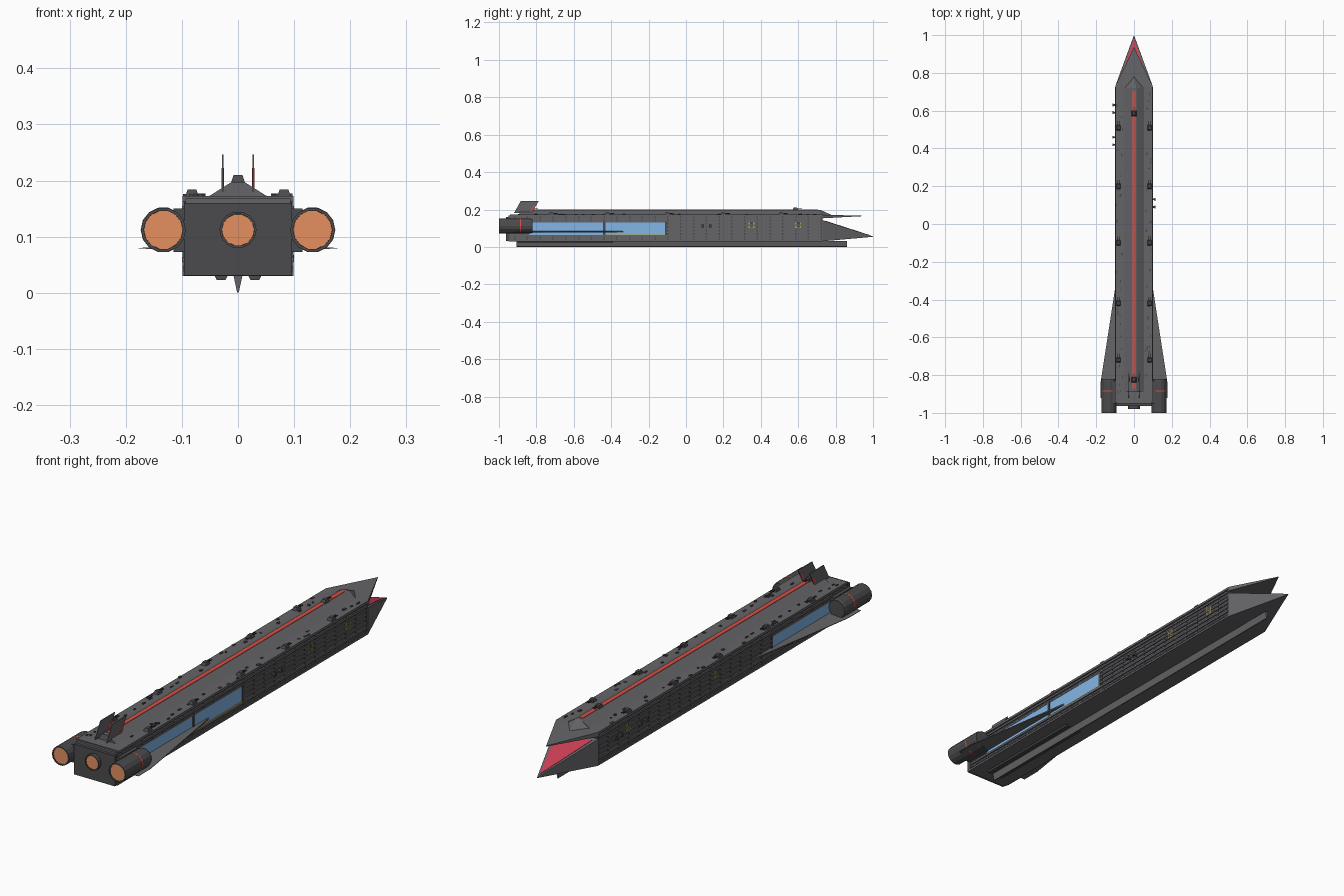
import bpy, bmesh, math, random
from mathutils import Matrix

if "Cube" in bpy.data.objects:
    bpy.data.objects.remove(bpy.data.objects["Cube"])
random.seed(4)


def mat(name, r, g, b):
    m = bpy.data.materials.new(name)
    m.diffuse_color = (r, g, b, 1)
    m.use_nodes = True
    m.node_tree.nodes["Principled BSDF"].inputs["Base Color"].default_value = m.diffuse_color
    return m


HULL = mat("hull_grey", 0.13, 0.13, 0.14)
DARK = mat("dark_grey", 0.07, 0.07, 0.075)
RED = mat("red", 0.7, 0.08, 0.06)
MOUTH = mat("deep_red", 0.6, 0.05, 0.09)
BLUE = mat("blue", 0.23, 0.47, 0.8)
GLOW = mat("orange", 0.78, 0.28, 0.12)
YELLOW = mat("yellow", 0.5, 0.36, 0.05)


def finish(name, bm, m):
    bmesh.ops.recalc_face_normals(bm, faces=bm.faces)
    me = bpy.data.meshes.new(name)
    bm.to_mesh(me)
    bm.free()
    me.materials.append(m)
    ob = bpy.data.objects.new(name, me)
    bpy.context.collection.objects.link(ob)
    return ob


def add_box(bm, x0, x1, y0, y1, z0, z1):
    mtx = Matrix.Translation(((x0 + x1) / 2, (y0 + y1) / 2, (z0 + z1) / 2)) @ \
        Matrix.Diagonal((abs(x1 - x0), abs(y1 - y0), abs(z1 - z0), 1))
    bmesh.ops.create_cube(bm, size=1, matrix=mtx)


def boxes(name, items, m):
    bm = bmesh.new()
    for b in items:
        add_box(bm, *b)
    return finish(name, bm, m)


def add_prism(bm, a, b):
    """Solid between two matching outlines."""
    va = [bm.verts.new(p) for p in a]
    vb = [bm.verts.new(p) for p in b]
    n = len(a)
    bm.faces.new(va)
    bm.faces.new(vb[::-1])
    for i in range(n):
        bm.faces.new((va[i], vb[i], vb[(i + 1) % n], va[(i + 1) % n]))


def along_y(name, profile, y0, y1, m):
    bm = bmesh.new()
    add_prism(bm, [(x, y0, z) for x, z in profile], [(x, y1, z) for x, z in profile])
    return finish(name, bm, m)


def hull_of(name, pts, m):
    bm = bmesh.new()
    for p in pts:
        bm.verts.new(p)
    bmesh.ops.convex_hull(bm, input=bm.verts)
    return finish(name, bm, m)


def tube(name, x, z, r, y0, y1, m, n=14):
    ring = [(x + r * math.cos(2 * math.pi * i / n), z + r * math.sin(2 * math.pi * i / n))
            for i in range(n)]
    return along_y(name, ring, y0, y1, m)


def nozzle(name, x, z, r, y0, y1):
    """Engine body with an open lip and a glowing disc inside."""
    n, bm, rings = 14, bmesh.new(), []
    for rr, y in ((r * 0.93, y1), (r, y1 - 0.01), (r, y0), (r * 0.87, y0), (r * 0.87, y0 + 0.008)):
        rings.append([bm.verts.new((x + rr * math.cos(2 * math.pi * i / n), y,
                                    z + rr * math.sin(2 * math.pi * i / n))) for i in range(n)])
    for a, b in zip(rings, rings[1:]):
        for i in range(n):
            bm.faces.new((a[i], a[(i + 1) % n], b[(i + 1) % n], b[i]))
    bm.faces.new(rings[0])
    bm.faces.new(rings[-1])
    finish(name, bm, DARK)
    tube(name + "_glow", x, z, r * 0.865, y0 + 0.003, y0 + 0.007, GLOW, n)


# Main hull, stern plate, roof slab
boxes("hull", [(-.094, .094, -.95, .73, .03, .168)], HULL)
boxes("stern_plate", [(-.096, .096, -.963, -.945, .031, .16)], DARK)
boxes("roof_slab", [(-.099, .099, -.94, .73, .162, .172)], HULL)
boxes("floor_slab", [(-.099, .099, -.95, .73, .03, .038)], HULL)

# Roof ridge with red stripe
along_y("roof_ridge", [(-.055, .17), (.055, .17), (.012, .197), (-.012, .197)], -.89, .72, HULL)
boxes("ridge_stripe", [(-.009, .009, -.87, .705, .195, .199)], RED)

# Keel and skids
along_y("keel", [(-.008, .031), (.008, .031), (.0015, .001), (-.0015, 0)], -.905, .86, HULL)
for s in (-1, 1):
    along_y("belly_skid", [(s * .018, .031), (s * .042, .031), (s * .038, .023), (s * .022, .023)],
            -.9, -.39, DARK)

# Open nose: lower jaw, red throat, upper jaw
W = .099
hull_of("lower_jaw", [(-W, .73, .03), (W, .73, .03), (-W, .73, .143), (W, .73, .143),
                      (0, 1, .054), (0, .998, .057)], HULL)


def ramp(y):
    return .143 - (y - .73) * .086 / .268


bm = bmesh.new()
tri = [(-.08, .745), (.08, .745), (0, .98)]
add_prism(bm, [(x, y, ramp(y) - .003) for x, y in tri], [(x, y, ramp(y) + .0015) for x, y in tri])
finish("throat", bm, MOUTH)
hull_of("upper_jaw", [(-W, .73, .172), (W, .73, .172), (-W, .73, .153), (W, .73, .153),
                      (0, .937, .167), (0, .937, .164)], HULL)
hull_of("ridge_tip", [(-.05, .72, .171), (.05, .72, .171), (-.012, .72, .197), (.012, .72, .197),
                      (0, .78, .17)], HULL)

# Side rails and ribs, leaving room for the hangar windows
for s, w_end in ((1, -.105), (-1, -.435)):
    rails = []
    for z0, z1, out in ((.146, .155, .1), (.13, .138, .098), (.055, .064, .1), (.041, .047, .098)):
        rails.append((s * .093, s * out, -.94, .725, z0, z1))
    for z0, z1 in ((.112, .119), (.094, .1), (.075, .083)):
        rails.append((s * .093, s * .099, w_end, .725, z0, z1))
    boxes("side_rails", rails, HULL)
    ribs, y = [], -.92
    while y < .73:
        ribs.append((s * .093, s * .0965, y, y + .008, .138, .165))
        ribs.append((s * .093, s * .0965, y, y + .008, .036, .06))
        if y > w_end:
            ribs.append((s * .093, s * .0965, y, y + .008, .06, .138))
        y += .0683
    boxes("side_ribs", ribs, DARK)
    # Hangar windows with dark frames
    spans = [(-.84, -.443)] + ([(-.43, -.112)] if s > 0 else [])
    for y0, y1 in spans:
        boxes("hangar_window", [(s * .093, s * .0965, y0, y1, .064, .13)], BLUE)
        boxes("window_frame", [(s * .093, s * .099, y1, y1 + .012, .06, .135)], DARK)
    if s > 0:
        boxes("window_sill", [(.093, .1, -.43, -.112, .063, .067)], YELLOW)
    # Yellow hatches
    for y in ((.35, .6) if s > 0 else (-.07, .52)):
        boxes("hatch", [(s * .093, s * .0978, y - .016, y + .016, .1, .137)], YELLOW)
        boxes("hatch_door", [(s * .093, s * .0985, y - .009, y + .009, .104, .133)], DARK)
    # Docking clamps
    for y in ((.09, .13) if s > 0 else (.42, .46, .59, .63)):
        boxes("docking_clamp", [(s * .095, s * .113, y - .004, y + .004, .105, .117),
                                (s * .108, s * .115, y - .007, y + .007, .103, .119)], DARK)

# Engines, pylons, wings and fins
nozzle("centre_engine", 0, .112, .033, -.98, -.95)
for s in (-1, 1):
    nozzle("side_engine", s * .133, .112, .04, -1, -.82)
    tube("engine_band", s * .133, .112, .0405, -.888, -.882, RED)
    boxes("engine_pylon", [(s * .09, s * .115, -.95, -.83, .073, .15)], DARK)
    bm = bmesh.new()
    plan = [(.094, -.33), (.1, -.34), (.177, -.84), (.177, -.92), (.094, -.92)]
    add_prism(bm, [(s * x, y, .084 - (x - .094) * .05) for x, y in plan],
              [(s * x, y, .077 + (x - .094) * .02) for x, y in plan])
    finish("wing", bm, HULL)
    side = [(-.92, .18), (-.825, .18), (-.787, .246), (-.883, .246)]
    bm = bmesh.new()
    add_prism(bm, [(s * .0255, y, z) for y, z in side], [(s * .0285, y, z) for y, z in side])
    finish("tail_fin", bm, HULL)
    bm = bmesh.new()
    side = [(-.835, .185), (-.822, .185), (-.801, .222), (-.814, .222)]
    add_prism(bm, [(s * .025, y, z) for y, z in side], [(s * .029, y, z) for y, z in side])
    finish("fin_mark", bm, RED)


# Gun turrets on the roof edges and ridge
def turret(x, y, z):
    hull_of("turret_base", [(x + a * .012, y + b * .015, z) for a in (-1, 1) for b in (-1, 1)] +
            [(x + a * .008, y + b * .009, z + .013) for a in (-1, 1) for b in (-1, 1)], DARK)
    boxes("turret_barrels", [(x + o - .0015, x + o + .0015, y, y + .034, z + .006, z + .009)
                             for o in (-.004, .004)], DARK)


for y in (-.72, -.42, -.1, .2, .51):
    for s in (-1, 1):
        turret(s * .082, y, .171)
for y in (-.825, .585):
    turret(0, y, .197)

# Small roof fittings
fit = []
for i in range(60):
    x = random.choice((-1, 1)) * random.uniform(.06, .094)
    y = random.uniform(-.9, .7)
    a, b = random.uniform(.002, .005), random.uniform(.003, .009)
    fit.append((x - a, x + a, y - b, y + b, .17, random.uniform(.174, .177)))
boxes("roof_fittings", fit, DARK)
